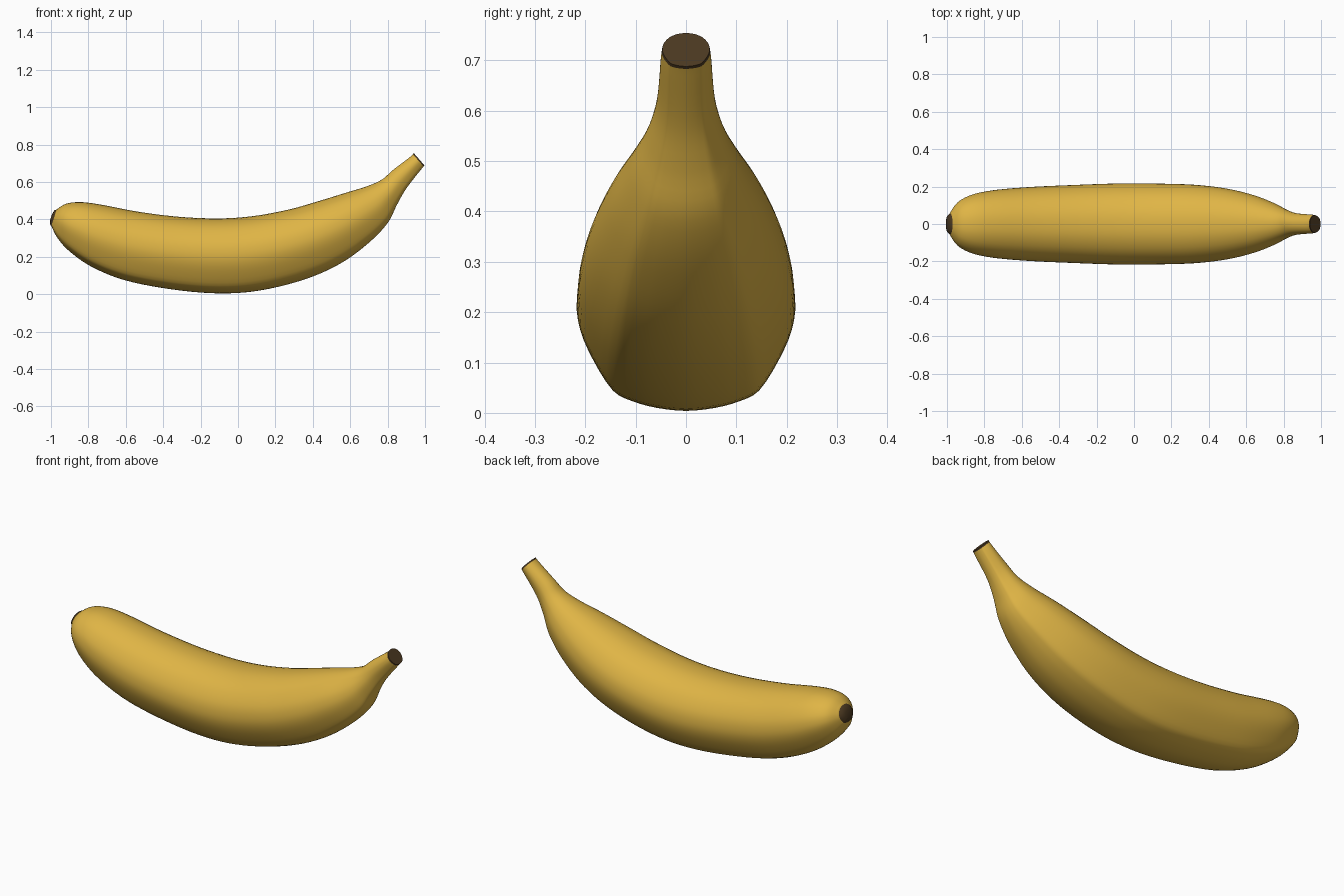
import bpy, bmesh
from mathutils import Vector

if "Cube" in bpy.data.objects:
    bpy.data.objects.remove(bpy.data.objects["Cube"])

# Stations along the fruit: underside x, z, upper side x, z, half width
STATIONS = [
    (-.998, .365, -.97, .452, .055), (-.965, .30, -.92, .483, .115),
    (-.90, .228, -.84, .492, .155), (-.78, .145, -.73, .478, .18),
    (-.6, .073, -.53, .44, .197), (-.35, .025, -.31, .413, .208),
    (-.1, .004, -.1, .405, .216), (.12, .02, .08, .417, .216),
    (.36, .08, .27, .452, .21), (.55, .165, .43, .497, .19),
    (.70, .275, .57, .540, .155), (.80, .38, .69, .577, .112),
    (.85, .478, .77, .613, .078), (.90, .565, .83, .665, .058),
    (.98, .668, .922, .735, .05), (.997, .688, .94, .754, .047)]

# Half cross-section with soft ridges: side, height
HALF = [(0, -1), (.27, -.97), (.49, -.905), (.67, -.80), (.85, -.5), (.97, -.2), (1, .08),
        (.93, .4), (.70, .74), (.36, .945), (0, 1)]
SECTION = HALF + [(-y, h) for y, h in HALF[-2:0:-1]]


def catmull(a, b, c, d, t):
    return b + .5 * t * (c - a + t * (2 * a - 5 * b + 4 * c - d + t * (3 * (b - c) + d - a)))


def smooth(points, steps, closed=False):
    pts = [Vector(p) for p in points]
    n = len(pts)
    pick = (lambda i: pts[i % n]) if closed else (lambda i: pts[max(0, min(n - 1, i))])
    out = [catmull(pick(i - 1), pick(i), pick(i + 1), pick(i + 2), k / steps)
           for i in range(n if closed else n - 1) for k in range(steps)]
    return out if closed else out + [pts[-1]]


def ring(s):
    bottom, top = Vector((s[0], 0, s[1])), Vector((s[2], 0, s[3]))
    mid, half = (bottom + top) / 2, (top - bottom) / 2
    return [mid + half * h + Vector((0, s[4] * y, 0)) for y, h in PROFILE]


def loft(name, rings, color, caps):
    bm = bmesh.new()
    loops = [[bm.verts.new(p) for p in r] for r in rings]
    n = len(loops[0])
    for a, b in zip(loops, loops[1:]):
        for i in range(n):
            j = (i + 1) % n
            bm.faces.new((a[i], a[j], b[j], b[i]))
    if caps:
        bm.faces.new(loops[0])
        bm.faces.new(loops[-1])
    bmesh.ops.recalc_face_normals(bm, faces=bm.faces)
    mesh = bpy.data.meshes.new(name)
    bm.to_mesh(mesh)
    bm.free()
    obj = bpy.data.objects.new(name, mesh)
    bpy.context.collection.objects.link(obj)
    mat = bpy.data.materials.new(name + "_colour")
    mat.diffuse_color = color
    mat.use_nodes = True
    mat.node_tree.nodes["Principled BSDF"].inputs["Base Color"].default_value = mat.diffuse_color
    mesh.materials.append(mat)
    bpy.ops.object.select_all(action='DESELECT')
    obj.select_set(True)
    bpy.context.view_layer.objects.active = obj
    bpy.ops.object.shade_smooth_by_angle(angle=.7)
    return obj


PROFILE = smooth(SECTION, 3, closed=True)
rings = [ring(s) for s in smooth(STATIONS, 5)]
BROWN = (.07, .04, .015, 1)

# Yellow skin, closed at both ends
loft("peel", rings[:-3], (.74, .46, .06, 1), True)

# Cut end of the stem
loft("stem_end", rings[-4:], BROWN, True)


# Slightly domed dark tip at the blossom end
def shrink(r, factor, push):
    mid = sum(r, Vector()) / len(r)
    return [mid + (p - mid) * factor + Vector((-.93, 0, .3)) * push for p in r]


loft("blossom_tip", [shrink(rings[0], 1.02, 0), shrink(rings[0], .85, .01),
                     shrink(rings[0], .4, .016)], BROWN, True)
